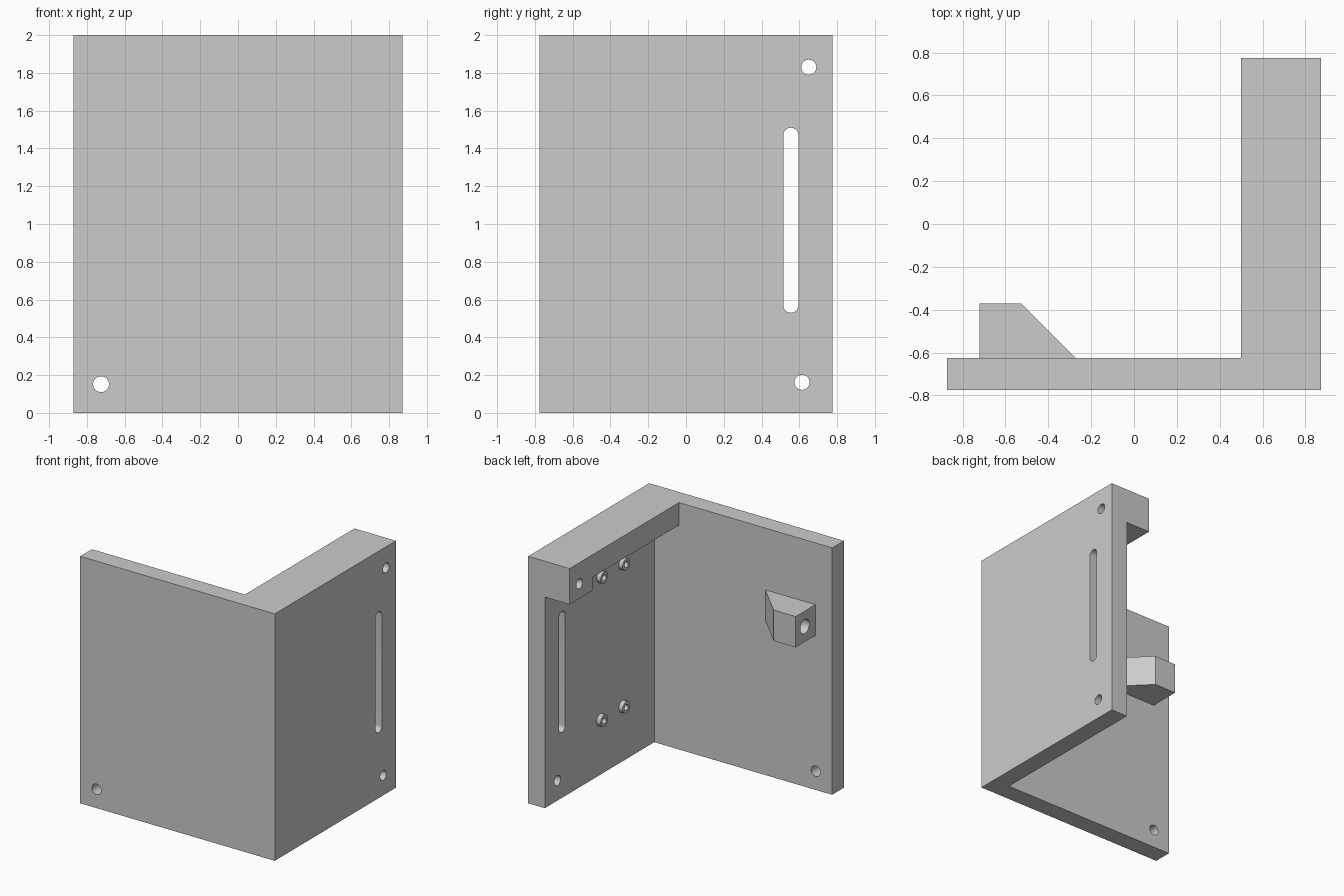
import bpy
import bmesh
from math import pi
from mathutils import Matrix, Vector

if "Cube" in bpy.data.objects:
    bpy.data.objects.remove(bpy.data.objects["Cube"])

grey = bpy.data.materials.new("plain grey")
grey.use_nodes = True
colour = (0.6, 0.6, 0.6, 1)
grey.diffuse_color = colour
grey.node_tree.nodes["Principled BSDF"].inputs["Base Color"].default_value = colour

W, D, H, T = 0.872, 0.775, 2.0, 0.15   # half width, half depth, height, wall
INNER_X, INNER_Y = W - T, T - D


def finish(name, bm):
    bmesh.ops.recalc_face_normals(bm, faces=bm.faces)
    mesh = bpy.data.meshes.new(name)
    bm.to_mesh(mesh)
    bm.free()
    mesh.materials.append(grey)
    ob = bpy.data.objects.new(name, mesh)
    bpy.context.collection.objects.link(ob)
    return ob


def prism(name, points, lift):
    """Extrude a flat outline of 3D points along a vector."""
    bm = bmesh.new()
    face = bm.faces.new([bm.verts.new(p) for p in points])
    new = bmesh.ops.extrude_face_region(bm, geom=[face])["geom"]
    bmesh.ops.translate(bm, vec=Vector(lift),
                        verts=[v for v in new if isinstance(v, bmesh.types.BMVert)])
    return finish(name, bm)


def rod(name, centre, radius, length, axis, stretch=0):
    """Cylinder along x or y; stretch pulls it into an upright slot."""
    bm = bmesh.new()
    bmesh.ops.create_cone(bm, cap_ends=True, segments=32, radius1=radius,
                          radius2=radius, depth=length)
    turn = Matrix.Rotation(pi / 2, 4, "Y" if axis == "x" else "X")
    bmesh.ops.transform(bm, matrix=turn, verts=bm.verts)
    if stretch:
        bmesh.ops.bisect_plane(bm, geom=bm.verts[:] + bm.edges[:] + bm.faces[:],
                               plane_co=(0, 0, 0), plane_no=(0, 0, 1))
        middle = [e for e in bm.edges if all(abs(v.co.z) < 1e-5 for v in e.verts)]
        bmesh.ops.split_edges(bm, edges=middle)
        for f in bm.faces:
            side = 1 if f.calc_center_median().z > 0 else -1
            for v in f.verts:
                v.tag = side > 0
        for v in bm.verts:
            v.co.z += stretch / 2 if v.tag else -stretch / 2
        hull = bmesh.ops.convex_hull(bm, input=bm.verts[:])
        bmesh.ops.delete(bm, geom=list(set(hull["geom_interior"])), context="VERTS")
        bmesh.ops.remove_doubles(bm, verts=bm.verts[:], dist=1e-5)
        bmesh.ops.dissolve_limit(bm, angle_limit=0.01, verts=bm.verts[:], edges=bm.edges[:])
    bmesh.ops.translate(bm, vec=Vector(centre), verts=bm.verts[:])
    return finish(name, bm)


def combine(target, other, operation):
    mod = target.modifiers.new(operation.title(), "BOOLEAN")
    mod.operation, mod.object, mod.solver = operation, other, "EXACT"
    bpy.context.view_layer.objects.active = target
    bpy.ops.object.modifier_apply(modifier=mod.name)
    bpy.data.objects.remove(other)


# Two walls meeting in an upright L
outline = [(-W, -D), (W, -D), (W, D), (INNER_X, D), (INNER_X, INNER_Y), (-W, INNER_Y)]
bracket = prism("bracket", [(x, y, 0) for x, y in outline], (0, 0, H))

# Top ledge, deeper at its back end, sunk into the side wall
ledge = [(INNER_Y - 0.05, H), (D, H), (D, 1.71), (0.48, 1.71), (0.48, 1.817),
         (INNER_Y - 0.05, 1.817)]
combine(bracket, prism("top_ledge", [(0.5, y, z) for y, z in ledge], (W - 0.5, 0, 0)), "UNION")

# Wedge-shaped block on the inside of the front wall
wedge = [(-0.722, INNER_Y - 0.05), (-0.722, -0.372), (-0.525, -0.372),
         (-0.273, INNER_Y), (-0.273, INNER_Y - 0.05)]
combine(bracket, prism("wedge_block", [(x, y, 1.25) for x, y in wedge], (0, 0, 0.25)), "UNION")

# Mounting holes, long slot and blind hole in the wedge
cutters = [
    rod("front_hole", (-0.725, -0.7, 0.152), 0.042, 0.5, "y"),
    rod("lower_side_hole", (W, 0.614, 0.162), 0.04, 0.6, "x"),
    rod("upper_side_hole", (W, 0.65, 1.83), 0.04, 1, "x"),
    rod("side_slot", (W, 0.555, 1.02), 0.04, 0.6, "x", stretch=0.9),
    rod("wedge_hole", (-0.722, -0.49, 1.375), 0.058, 0.4, "x"),
]
for cutter in cutters:
    combine(bracket, cutter, "DIFFERENCE")
parts = [bracket]

# Four hollow standoffs on the inside of the side wall
for y in (0.064, -0.218):
    for z in (0.446, 1.605):
        post = rod("standoff", (INNER_X - 0.015, y, z), 0.048, 0.04, "x")
        combine(post, rod("bore", (INNER_X - 0.03, y, z), 0.024, 0.06, "x"), "DIFFERENCE")
        parts.append(post)

for ob in bpy.context.view_layer.objects:
    ob.select_set(ob in parts)
bpy.context.view_layer.objects.active = bracket
bpy.ops.object.shade_smooth_by_angle(angle=pi / 6)
